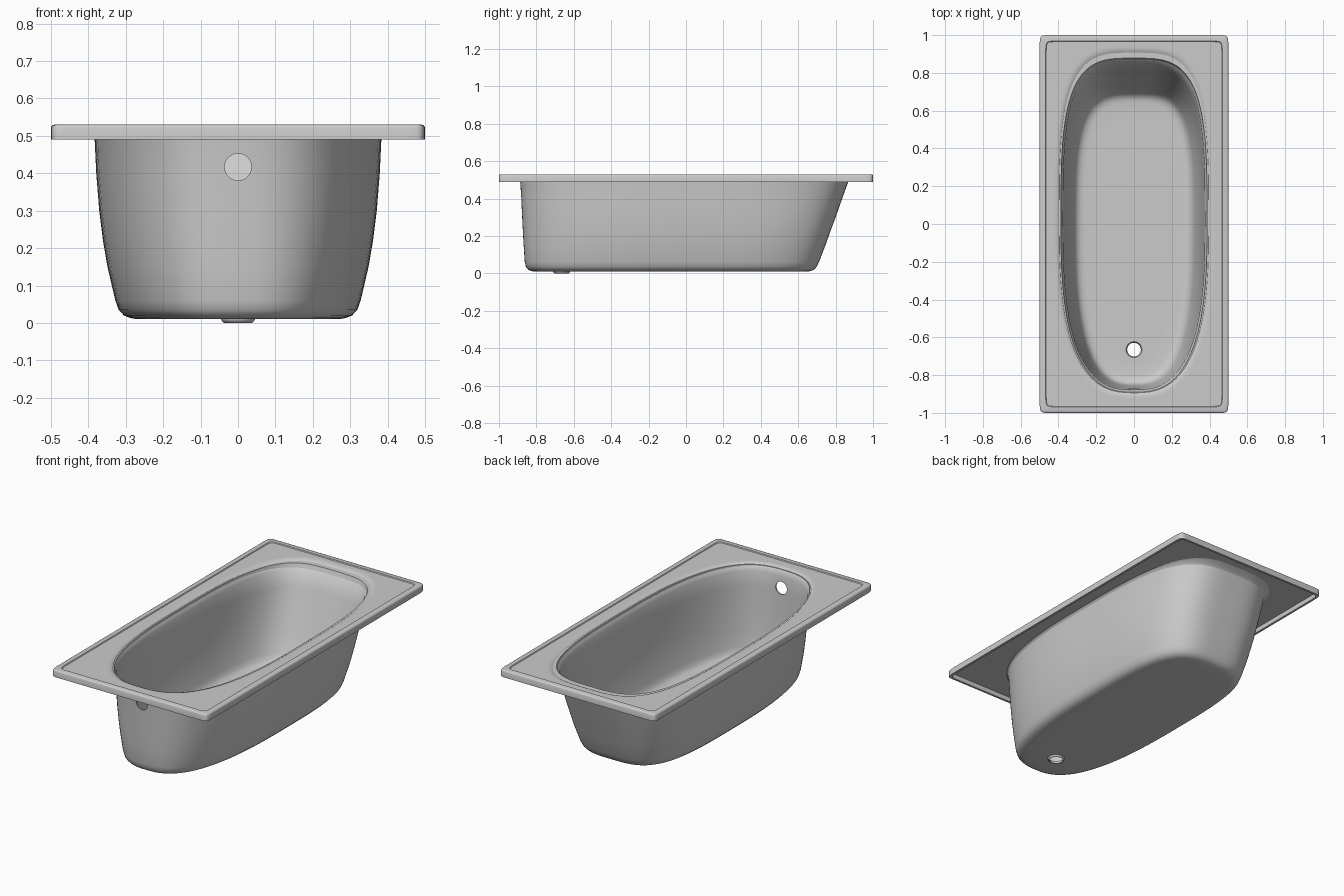
import bpy, bmesh, math
from mathutils import Matrix

if "Cube" in bpy.data.objects:
    bpy.data.objects.remove(bpy.data.objects["Cube"], do_unlink=True)

SEGMENTS = 160
WALL = 0.008

enamel = bpy.data.materials.new("grey enamel")
enamel.use_nodes = True
enamel.diffuse_color = (0.6, 0.6, 0.6, 1)
enamel.node_tree.nodes["Principled BSDF"].inputs["Base Color"].default_value = (0.6, 0.6, 0.6, 1)


def ring(z, width, front, back, n_front, n_back, y0=0):
    """Superellipse outline with its own length and squareness at each end."""
    points = []
    for i in range(SEGMENTS):
        u = 2 * math.pi * i / SEGMENTS
        a = u + 0.2 * math.sin(4 * u)      # denser sampling at the corners
        c, s = math.cos(a), math.sin(a)
        n, length = (n_back, back) if s > 0 else (n_front, front)
        r = (abs(c) ** n + abs(s) ** n) ** (-1 / n)
        points.append((r * c * width, y0 + r * s * length, z))
    return points


def loft(name, rings, closed=False):
    """Skin rings in order; cap both ends, or join last to first."""
    bm = bmesh.new()
    loops = [[bm.verts.new(p) for p in r] for r in rings]
    pairs = list(zip(loops, loops[1:]))
    if closed:
        pairs.append((loops[-1], loops[0]))
    else:
        bm.faces.new(loops[0])
        bm.faces.new(loops[-1])
    for a, b in pairs:
        for i in range(SEGMENTS):
            j = (i + 1) % SEGMENTS
            bm.faces.new((a[i], a[j], b[j], b[i]))
    bmesh.ops.recalc_face_normals(bm, faces=bm.faces)
    mesh = bpy.data.meshes.new(name)
    bm.to_mesh(mesh)
    bm.free()
    obj = bpy.data.objects.new(name, mesh)
    bpy.context.collection.objects.link(obj)
    mesh.materials.append(enamel)
    return obj


def activate(obj):
    bpy.ops.object.select_all(action='DESELECT')
    obj.select_set(True)
    bpy.context.view_layer.objects.active = obj


def drill(obj, matrix, radius, depth):
    """Cut a round hole and discard the cutter."""
    bm = bmesh.new()
    bmesh.ops.create_cone(bm, cap_ends=True, segments=48, radius1=radius,
                          radius2=radius, depth=depth, matrix=matrix)
    mesh = bpy.data.meshes.new("hole_cutter")
    bm.to_mesh(mesh)
    bm.free()
    mesh.materials.append(enamel)
    cutter = bpy.data.objects.new("hole_cutter", mesh)
    cutter.hide_render = True
    bpy.context.collection.objects.link(cutter)
    mod = obj.modifiers.new("hole", 'BOOLEAN')
    mod.operation = 'DIFFERENCE'
    mod.solver = 'EXACT'
    mod.object = cutter
    activate(obj)
    bpy.ops.object.modifier_apply(modifier=mod.name)
    bpy.data.objects.remove(cutter, do_unlink=True)


# Basin wall from the floor up: height, half width, front reach, back reach
basin = [(0.01, 0.20, 0.74, 0.58), (0.01, 0.27, 0.81, 0.65),
         (0.013, 0.288, 0.828, 0.668), (0.02, 0.305, 0.844, 0.684),
         (0.035, 0.319, 0.856, 0.698), (0.06, 0.328, 0.862, 0.711),
         (0.15, 0.349, 0.868, 0.745), (0.22, 0.361, 0.872, 0.77),
         (0.30, 0.371, 0.876, 0.80), (0.40, 0.379, 0.881, 0.835),
         (0.485, 0.383, 0.886, 0.866)]
OVAL = (2.7, 3.5)
SQUARE = (60, 60)

outside = [ring(*p, *OVAL) for p in basin]
inside = [ring(z + (WALL if z < 0.1 else 0), w - WALL, f - WALL, b - WALL, *OVAL)
          for z, w, f, b in reversed(basin)]

# Flat underside of the rim, then the folded edge and raised bead: height, inset
under_rim = [ring(0.517, 0.387, 0.89, 0.878, *OVAL),
             ring(0.517, 0.40, 0.90, 0.89, *OVAL)]
edge = [(0.517, 0.013), (0.49, 0.013), (0.49, 0), (0.522, 0), (0.5276, 0.0024),
        (0.53, 0.008), (0.53, 0.032), (0.525, 0.035), (0.525, 0.04)]
edge_rings = [ring(z, 0.5 - d, 1 - d, 1 - d, *SQUARE) for z, d in edge]

# Rolled lip leading into the basin
lip = [(0.525, 0.43, 0.925, 0.945), (0.525, 0.415, 0.912, 0.93),
       (0.522, 0.403, 0.90, 0.917), (0.515, 0.393, 0.891, 0.903),
       (0.504, 0.384, 0.884, 0.885)]
lip_rings = [ring(*p, *OVAL) for p in lip]

tub = loft("bathtub_shell", outside + under_rim + edge_rings + lip_rings + inside)

# Drain and overflow holes
DRAIN_Y = -0.665
drill(tub, Matrix.Translation((0, DRAIN_Y, 0)), 0.042, 0.2)
drill(tub, Matrix.Translation((0, -0.88, 0.417)) @ Matrix.Rotation(math.pi / 2, 4, 'X'),
      0.036, 0.2)

# Flared collar below the drain
collar = [(0.010, 0.046), (0.002, 0.041), (0, 0.036), (0.003, 0.036),
          (0.010, 0.039), (0.0182, 0.042), (0.0182, 0.046)]
drain = loft("drain_collar", [ring(z, r, r, r, 2, 2, DRAIN_Y) for z, r in collar], closed=True)

for part in (tub, drain):
    activate(part)
    bpy.ops.object.shade_smooth_by_angle(angle=math.radians(48))
